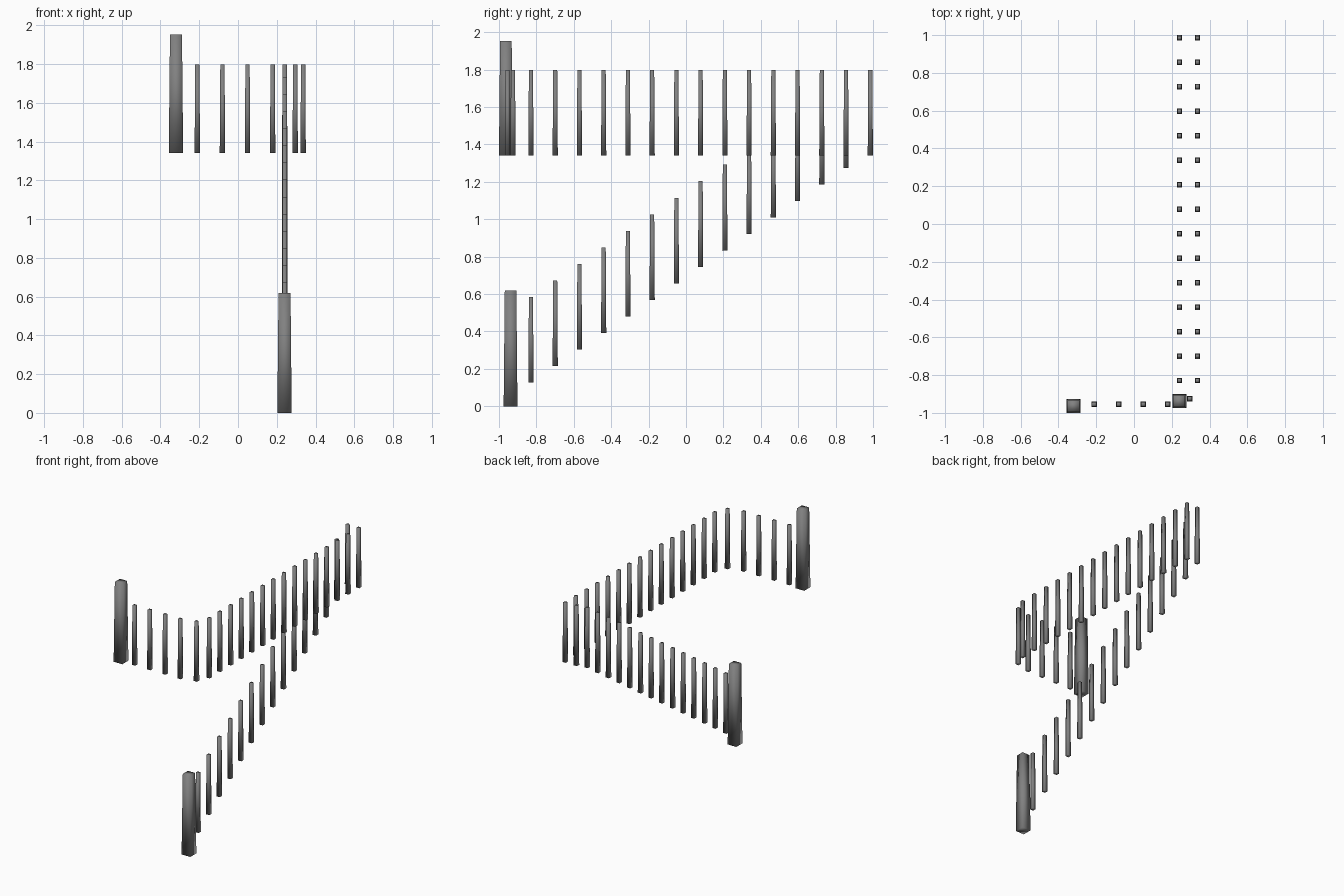
import bpy
import bmesh

cube = bpy.data.objects.get("Cube")
if cube:
    bpy.data.objects.remove(cube, do_unlink=True)

grey = bpy.data.materials.new("weathered grey")
grey.use_nodes = True
colour = (0.22, 0.22, 0.22, 1)
grey.diffuse_color = colour
grey.node_tree.nodes["Principled BSDF"].inputs["Base Color"].default_value = colour


def post(name, x, y, z, height, base, top):
    """Square post that narrows slightly towards its top."""
    bm = bmesh.new()
    bmesh.ops.create_cube(bm, size=1)
    for v in bm.verts:
        width = top if v.co.z > 0 else base
        v.co.x *= width
        v.co.y *= width
        v.co.z = (v.co.z + 0.5) * height
    for f in bm.faces:
        f.smooth = True
    mesh = bpy.data.meshes.new(name)
    bm.to_mesh(mesh)
    bm.free()
    mesh.materials.append(grey)
    obj = bpy.data.objects.new(name, mesh)
    obj.location = (x, y, z)
    bpy.context.collection.objects.link(obj)


def baluster(name, x, y, z):
    post(name, x, y, z, 0.458, 0.028, 0.022)


LANDING = 1.34
STEP = 0.1296

# Thick end posts
post("landing_newel", -0.32, -0.963, LANDING, 0.613, 0.074, 0.062)
post("stair_newel", 0.24, -0.938, 0, 0.618, 0.074, 0.062)

# Balusters across the front of the landing, and the one at its corner
for i in range(4):
    baluster("front_baluster", -0.21 + i * STEP, -0.955, LANDING)
baluster("corner_baluster", 0.295, -0.925, LANDING)

# Level row along the landing and the rising row beside the stairs
for i in range(15):
    y = -0.829 + i * STEP
    baluster("landing_baluster", 0.336, y, LANDING)
    baluster("stair_baluster", 0.241, y, min(0.127 + i * 0.0883, LANDING))
